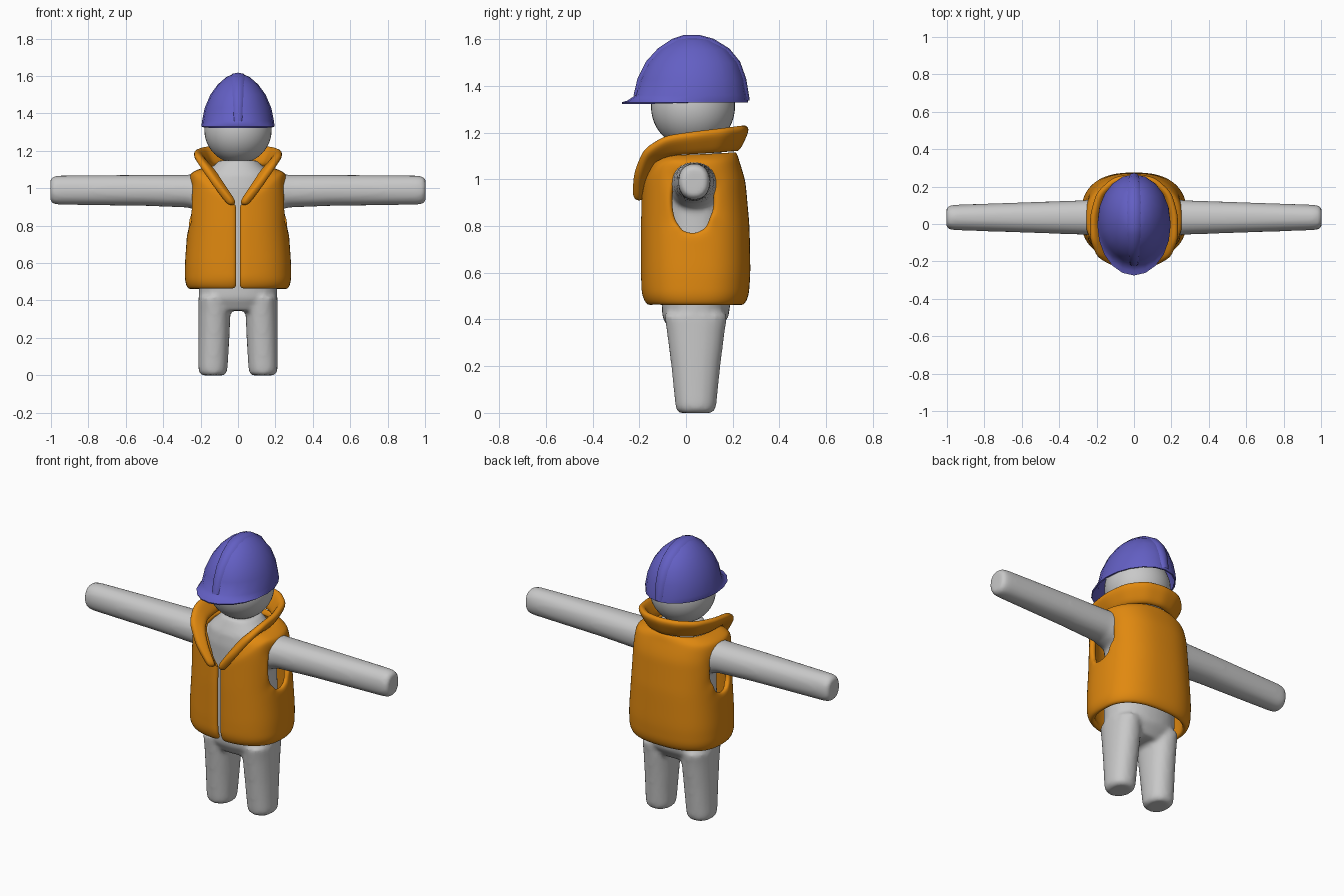
import bpy, bmesh, math
from mathutils import Vector

cube = bpy.data.objects.get("Cube")
if cube:
    bpy.data.objects.remove(cube, do_unlink=True)


def material(name, colour):
    m = bpy.data.materials.new(name)
    m.use_nodes = True
    m.diffuse_color = (*colour, 1)
    m.node_tree.nodes["Principled BSDF"].inputs["Base Color"].default_value = (*colour, 1)
    return m


GREY = material("soft grey", (0.58, 0.58, 0.58))
ORANGE = material("vest orange", (0.75, 0.25, 0.005))
BLUE = material("helmet blue", (0.125, 0.115, 0.55))


def add_object(name, bm, mat):
    me = bpy.data.meshes.new(name)
    bm.to_mesh(me)
    bm.free()
    me.shade_smooth()
    me.materials.append(mat)
    ob = bpy.data.objects.new(name, me)
    bpy.context.collection.objects.link(ob)
    return ob


def modify(ob, kind, **settings):
    m = ob.modifiers.new(kind.title(), kind)
    for key, value in settings.items():
        setattr(m, key, value)


def grid(bm, rows, wrap=False, cap_start=False, cap_end=False):
    """Skin a list of point rows with quads."""
    vs = [[bm.verts.new(p) for p in row] for row in rows]
    n = len(rows[0])
    for a, b in zip(vs, vs[1:]):
        for j in range(n if wrap else n - 1):
            k = (j + 1) % n
            bm.faces.new((a[j], a[k], b[k], b[j]))
    if cap_start:
        bm.faces.new(vs[0][::-1])
    if cap_end:
        bm.faces.new(vs[-1])


def rounded(t, power):
    """Unit superellipse point: starts at the front, turns towards +x."""
    s, c = math.sin(t), math.cos(t)
    e = 2 / power
    return (math.copysign(abs(s) ** e, s), -math.copysign(abs(c) ** e, c))


def ring(level, cx, cy, rx, ry, power=2.2, n=32):
    pts = [rounded(2 * math.pi * i / n, power) for i in range(n)]
    return [Vector((cx + rx * x, cy + ry * y, level)) for x, y in pts]


def sample(points, u):
    """Linear interpolation along evenly spaced points, u in 0..1."""
    f = u * (len(points) - 1)
    i = min(int(f), len(points) - 2)
    return Vector(points[i]).lerp(Vector(points[i + 1]), f - i)


def lookup(table, z):
    """Interpolate the other columns of a table keyed by its first column."""
    for a, b in zip(table, table[1:]):
        if z <= b[0]:
            return Vector(a[1:]).lerp(Vector(b[1:]), (z - a[0]) / (b[0] - a[0]))
    return Vector(table[-1][1:])


# Body: torso, legs and arms fused into one soft skin
bm = bmesh.new()
torso = [(0.345, 0.035, 0.17, 0.10), (0.41, 0.04, 0.208, 0.142), (0.5, 0.045, 0.21, 0.15),
         (0.8, 0.04, 0.2, 0.15), (1.0, 0.035, 0.2, 0.15), (1.07, 0.035, 0.185, 0.14),
         (1.15, 0.035, 0.1, 0.1)]
grid(bm, [ring(z, 0, cy, rx, ry) for z, cy, rx, ry in torso], True, True, True)
leg = [(0, 0.06, 0.07), (0.012, 0.073, 0.083), (0.035, 0.078, 0.088),
       (0.2, 0.083, 0.105), (0.34, 0.086, 0.123), (0.42, 0.08, 0.135)]
arm = [(0.1, 0.96, 0.1, 0.12), (0.2, 0.975, 0.1, 0.1), (0.27, 0.985, 0.092, 0.088),
       (0.5, 0.989, 0.084, 0.083), (0.96, 0.99, 0.068, 0.078), (0.99, 0.99, 0.063, 0.073),
       (1.003, 0.99, 0.05, 0.06)]
for side in (1, -1):
    grid(bm, [ring(z, side * (0.212 - rx if z > 0.03 else 0.134), 0.042, rx, ry)
              for z, rx, ry in leg], True, True, True)
    rows = [ring(x, 0.035, cz, ry, rz) for x, cz, ry, rz in arm]
    grid(bm, [[Vector((side * p.z, p.x, p.y)) for p in r] for r in rows], True, True, True)
bmesh.ops.recalc_face_normals(bm, faces=bm.faces)
body = add_object("body", bm, GREY)
modify(body, "REMESH", mode="VOXEL", voxel_size=0.013, use_smooth_shade=True)
modify(body, "SMOOTH", factor=0.5, iterations=6)

# Head
bm = bmesh.new()
bmesh.ops.create_uvsphere(bm, u_segments=40, v_segments=24, radius=0.18)
bmesh.ops.translate(bm, verts=bm.verts, vec=(0, 0.03, 1.312))
add_object("head", bm, GREY)

# Neckline and collar rim, from the front opening to the middle of the back
neckline = [(0.012, -0.19, 0.91), (0.07, -0.175, 1.0), (0.12, -0.14, 1.075),
            (0.155, -0.07, 1.105), (0.165, 0.04, 1.11), (0.145, 0.13, 1.115),
            (0.08, 0.19, 1.12), (0, 0.21, 1.12)]
rim = [(0.04, -0.225, 0.912), (0.125, -0.22, 1.02), (0.195, -0.18, 1.125),
       (0.23, -0.09, 1.185), (0.23, 0.04, 1.205), (0.195, 0.165, 1.22),
       (0.11, 0.242, 1.23), (0, 0.262, 1.232)]

# Vest: half shell with shoulders drawn in to the neckline
wall = [(0.455, 0.268, -0.165, 0.248), (0.5, 0.285, -0.192, 0.27), (0.6, 0.285, -0.195, 0.277),
        (0.8, 0.27, -0.195, 0.273), (1.0, 0.264, -0.19, 0.255), (1.075, 0.258, -0.18, 0.23)]
COLS, ROWS = 18, 14
columns = []
for i in range(COLS + 1):
    t = math.pi * i / COLS
    sx, sy = rounded(t, 2.5)
    neck = sample(neckline, i / COLS)
    top = min(1.075, neck.z - 0.02)
    column = []
    for k in range(ROWS + 1):
        z = 0.455 + (top - 0.455) * k / ROWS
        a, front, back = lookup(wall, z)
        y = (front + back) / 2 + (back - front) / 2 * sy
        x = 0 if i == COLS else max(a * sx, 0.008)
        column.append(Vector((x, y, z)))
    edge = column[-1]
    for f in (0.2, 0.55, 1):
        p = edge.lerp(neck, f)
        p.z += 0.05 * f * (1 - f)
        column.append(p)
    columns.append(column)
bm = bmesh.new()
grid(bm, list(zip(*columns)))

# Armhole: open the side faces and fit their border to an oval
hole_y, hole_z, half_y, half_z = 0.027, 0.912, 0.097, 0.145


def oval(p):
    return Vector(((p.y - hole_y) / half_y, (p.z - hole_z) / half_z))


inside = [f for f in bm.faces
          if f.calc_center_median().x > 0.2 and oval(f.calc_center_median()).length < 1]
border = {v for f in inside for v in f.verts}
bmesh.ops.delete(bm, geom=inside, context="FACES")
for v in border:
    if v.is_valid:
        d = oval(v.co).normalized()
        v.co.y, v.co.z = hole_y + d.x * half_y, hole_z + d.y * half_z
vest = add_object("vest", bm, ORANGE)

# Collar: a flared band standing on the neckline
bm = bmesh.new()
steps = [i / 14 for i in range(15)]
grid(bm, [[sample(neckline, u).lerp(sample(rim, u), f) for u in steps] for f in (0, 0.5, 1)])
collar = add_object("collar", bm, ORANGE)

for ob, thickness, offset in ((vest, 0.034, -1), (collar, 0.042, 0)):
    modify(ob, "MIRROR", merge_threshold=0.001)
    modify(ob, "SOLIDIFY", thickness=thickness, offset=offset)
    modify(ob, "SUBSURF", levels=2, render_levels=2)

# Helmet: dome that flares into a front brim
dome = [(1.33, 0.196, -0.275, 0.266), (1.338, 0.195, -0.25, 0.265), (1.36, 0.192, -0.217, 0.262),
        (1.43, 0.178, -0.2, 0.25), (1.5, 0.148, -0.165, 0.225), (1.555, 0.108, -0.115, 0.18),
        (1.595, 0.062, -0.055, 0.115), (1.61, 0.025, -0.01, 0.06)]
bm = bmesh.new()
grid(bm, [ring(z, 0, (f + b) / 2, rx, (b - f) / 2, 2, 20) for z, rx, f, b in dome],
     True, False, True)
helmet = add_object("helmet", bm, BLUE)
modify(helmet, "SOLIDIFY", thickness=0.008, offset=-1)
modify(helmet, "EDGE_SPLIT", split_angle=math.radians(50))

# Raised rib over the middle of the helmet
spine = [Vector((0, f, z)) for z, _, f, _ in dome[2:]]
spine += [Vector((0, b, z)) for z, _, _, b in reversed(dome[1:])]
middle = Vector((0, 0.025, 1.38))
rows = []
for i, p in enumerate(spine):
    out = (p - middle).normalized()
    width = 0.03 + 0.018 * math.sin(math.pi * i / (len(spine) - 1))
    rows.append([p + out * h + Vector((width * w, 0, 0))
                 for w, h in ((-1, -0.022), (-0.6, 0.003), (0, 0.008), (0.6, 0.003), (1, -0.022))])
bm = bmesh.new()
grid(bm, rows)
add_object("helmet_rib", bm, BLUE)
